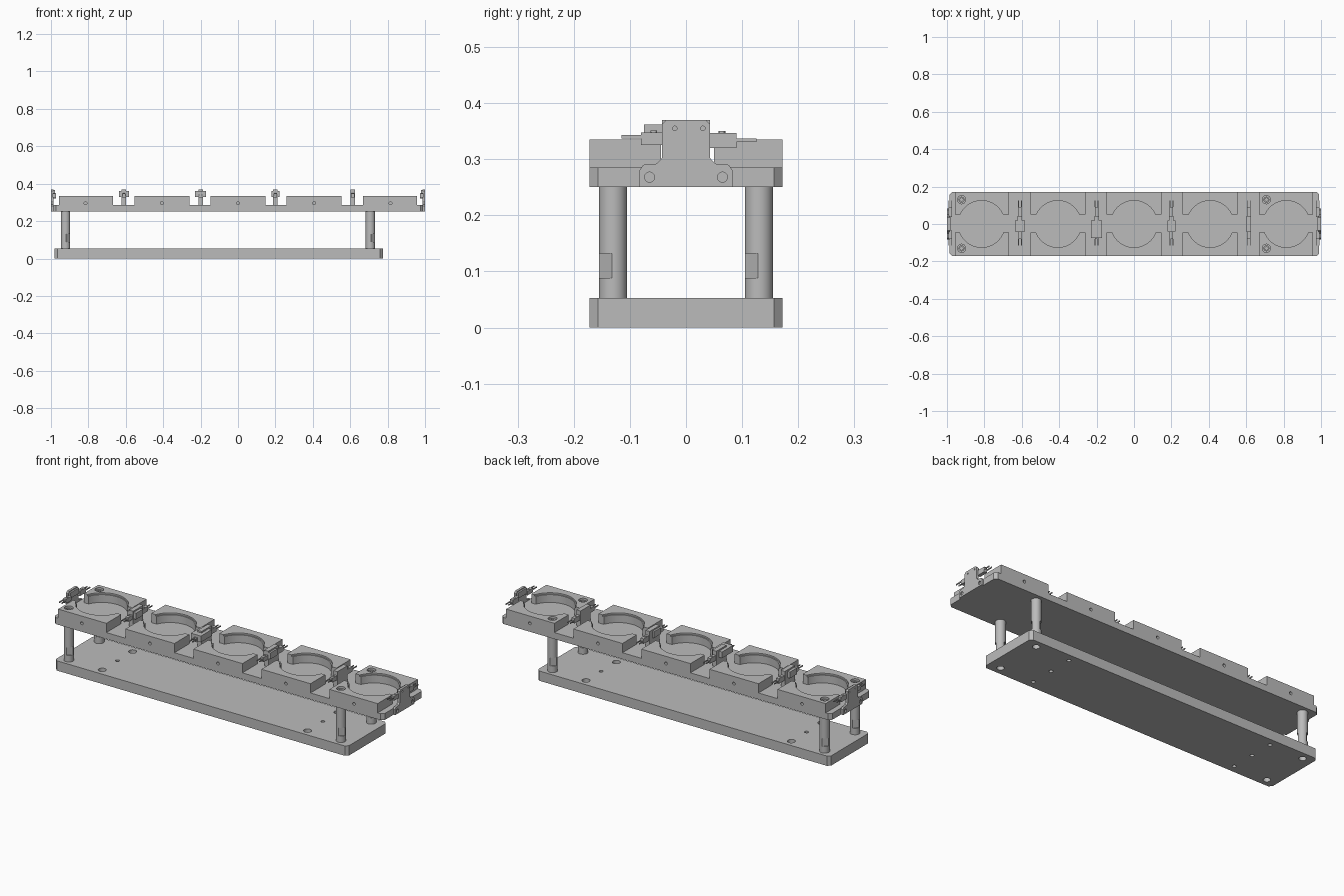
import bpy, bmesh, math
from mathutils import Matrix, Vector

if "Cube" in bpy.data.objects:
    bpy.data.objects.remove(bpy.data.objects["Cube"])

steel = bpy.data.materials.new("plain grey metal")
steel.use_nodes = True
steel.diffuse_color = (0.5, 0.5, 0.5, 1)
steel.node_tree.nodes["Principled BSDF"].inputs["Base Color"].default_value = (0.5, 0.5, 0.5, 1)


def finish(bm, name):
    bmesh.ops.recalc_face_normals(bm, faces=bm.faces)
    mesh = bpy.data.meshes.new(name)
    bm.to_mesh(mesh)
    bm.free()
    mesh.materials.append(steel)
    ob = bpy.data.objects.new(name, mesh)
    bpy.context.collection.objects.link(ob)
    return ob


def box(name, x, y, z, chamfer=0):
    """Box from three (low, high) ranges, with optional chamfered upright edges."""
    bm = bmesh.new()
    size = [r[1] - r[0] for r in (x, y, z)]
    mid = [(r[0] + r[1]) / 2 for r in (x, y, z)]
    bmesh.ops.create_cube(bm, size=1, matrix=Matrix.Translation(mid) @ Matrix.Diagonal((*size, 1)))
    if chamfer:
        upright = [e for e in bm.edges if abs(e.verts[0].co.z - e.verts[1].co.z) > 0.001]
        bmesh.ops.bevel(bm, geom=upright, offset=chamfer, segments=1, affect="EDGES")
    return finish(bm, name)


def rod(name, start, end, radius, sides=24):
    bm = bmesh.new()
    a, b = Vector(start), Vector(end)
    turn = (b - a).to_track_quat("Z", "Y").to_matrix().to_4x4()
    bmesh.ops.create_cone(bm, cap_ends=True, segments=sides, radius1=radius, radius2=radius,
                          depth=(b - a).length, matrix=Matrix.Translation((a + b) / 2) @ turn)
    return finish(bm, name)


def cut(target, *cutters):
    """Subtract the cutters, bake the result and discard the cutters."""
    for c in cutters:
        mod = target.modifiers.new("cut", "BOOLEAN")
        mod.operation, mod.solver, mod.object = "DIFFERENCE", "EXACT", c
    bpy.context.view_layer.update()
    baked = bpy.data.meshes.new_from_object(target.evaluated_get(bpy.context.evaluated_depsgraph_get()))
    target.modifiers.clear()
    target.data = baked
    for c in cutters:
        bpy.data.objects.remove(c)


HALF = 0.172
FLOOR, TOP = 0.285, 0.335
COLUMNS = [(x, y) for x in (-0.922, 0.708) for y in (-0.13, 0.13)]
POCKETS = [i * 0.4075 for i in range(-2, 3)]

# Base plate with column bores and mounting holes
base = box("base_plate", (-0.98, 0.775), (-HALF, HALF), (0, 0.053), 0.015)
holes = [rod("hole", (x, y, -0.01), (x, y, 0.03), 0.018) for x, y in COLUMNS]
for x in (-0.722, 0.508):
    for y in (-0.13, 0, 0.13):
        holes.append(rod("hole", (x, y, -0.01), (x, y, 0.1), 0.01))
        if y:
            holes.append(rod("hole", (x, y, 0.025), (x, y, 0.1), 0.02))
cut(base, *holes)

# Columns with a pair of diagonal wrench flats
for i, (x, y) in enumerate(COLUMNS):
    column = rod("support_column_%d" % (i + 1), (x, y, 0.053), (x, y, 0.25), 0.025, 40)
    flats = []
    for side in (-1, 1):
        flat = box("flat", (0.019, 0.05), (-0.04, 0.04), (0.088, 0.132))
        flat.matrix_world = (Matrix.Translation((x, y, 0))
                             @ Matrix.Rotation(math.radians(-45 + 90 * (side + 1)), 4, "Z"))
        flats.append(flat)
    cut(column, *flats)

# Upper plate: five raised blocks, round pockets and cross slots
plate = box("upper_plate", (-0.987, 0.99), (-HALF, HALF), (0.25, TOP), 0.015)
edges = [-1.1] + [x + s * 0.147 for x in POCKETS for s in (-1, 1)] + [1.1]
edges[1], edges[-2] = -0.957, 0.957
cutters = [box("gap", edges[i:i + 2], (-1, 1), (FLOOR, 1)) for i in range(0, 12, 2)]
cutters.append(box("slot", (-1.2, 1.2), (-0.045, 0.05), (FLOOR, 1)))
for x in POCKETS:
    cutters.append(rod("pocket", (x, 0, FLOOR), (x, 0, 1), 0.125, 64))
    cutters.append(rod("rim", (x, 0, TOP - 0.008), (x, 0, 1), 0.131, 64))
    for s in (-1, 1):
        cutters.append(rod("side_hole", (x, s * 0.15, 0.296), (x, s * 0.2, 0.296), 0.008, 16))
for x, y in COLUMNS:
    cutters.append(rod("counterbore", (x, y, 0.305), (x, y, 1), 0.022))
cut(plate, *cutters)

# Socket screws that hold the upper plate to the columns
for i, (x, y) in enumerate(COLUMNS):
    screw = rod("column_screw_%d" % (i + 1), (x, y, 0.3), (x, y, 0.327), 0.016)
    cut(screw, rod("socket", (x, y, 0.315), (x, y, 0.4), 0.009, 6))


def bracket(name, x0, x1, low):
    """Upright tab with a wide foot, its outline swept along x."""
    half = [(0.083, low), (0.083, low + 0.03), (0.076, low + 0.04), (0.052, low + 0.042),
            (0.043, low + 0.052), (0.043, 0.362), (0.035, 0.37)]
    outline = half + [(-y, z) for y, z in reversed(half)]
    bm = bmesh.new()
    face = bm.faces.new([bm.verts.new((x0, y, z)) for y, z in outline])
    out = bmesh.ops.extrude_face_region(bm, geom=[face])
    bmesh.ops.translate(bm, vec=(x1 - x0, 0, 0), verts=[v for v in out["geom"] if isinstance(v, bmesh.types.BMVert)])
    return finish(bm, name)


def sensor(tag, x, s):
    """Fork sensor bodies and their contact pins beside a bracket."""
    for part, y, z, tip, pin in (("front", (-0.08, -0.035), (0.325, 0.348), -0.115, 0.34),
                                 ("rear", (0.038, 0.09), (0.32, 0.347), 0.126, 0.334)):
        box("%s_%s_body" % (tag, part), (x - 0.009, x + 0.009), y, z)
        root = y[0] if part == "front" else y[1]
        for k in (-0.008, 0.008):
            box("%s_%s_pin" % (tag, part), (x + k - 0.002, x + k + 0.002),
                sorted((root, tip)), (pin - 0.003, pin + 0.003))
        rod("%s_%s_screw" % (tag, part), (x, sum(y) / 2, z[1] - 0.01), (x, sum(y) / 2, z[1] + 0.003), 0.006, 12)


# End brackets, screwed to the ends of the upper plate
for s, tag in ((-1, "right_end"), (1, "left_end")):
    tab = bracket(tag + "_bracket", s * 0.987, s, 0.25)
    cut(tab, *[rod("hole", (s * 0.9, y, 0.355), (s * 1.1, y, 0.355), 0.004, 12) for y in (-0.02, 0.03)],
        *[rod("hole", (s * 0.994, y, 0.268), (s * 1.1, y, 0.268), 0.009, 20) for y in (-0.065, 0.065)])
    box(tag + "_sensor_mount", sorted((s * 0.978, s * 0.988)), (-0.035, 0.035), (0.335, 0.365))
    sensor(tag + "_sensor", s * 0.983, s)

# Brackets and sensors standing in the gaps between blocks
for i, (x, wide) in enumerate(((-0.61, 0.027), (-0.2, 0.03), (0.2, 0.022), (0.614, 0))):
    tag = "middle_%d" % (i + 1)
    box(tag + "_bracket", (x - 0.012, x + 0.012), (-0.043, 0.043), (FLOOR, 0.37))
    if wide:
        low = -0.075 if i == 1 else -0.04
        box(tag + "_crossbar", (x - wide, x + wide), (low, 0.02), (0.328, 0.362))
    sensor(tag + "_sensor", x, 1)

# Smooth the round walls and keep crisp edges
bpy.ops.object.select_all(action="DESELECT")
for ob in bpy.context.scene.objects:
    if ob.type == "MESH" and ob.data.materials and ob.data.materials[0] == steel:
        ob.select_set(True)
        bpy.context.view_layer.objects.active = ob
bpy.ops.object.shade_smooth_by_angle(angle=math.radians(30))
